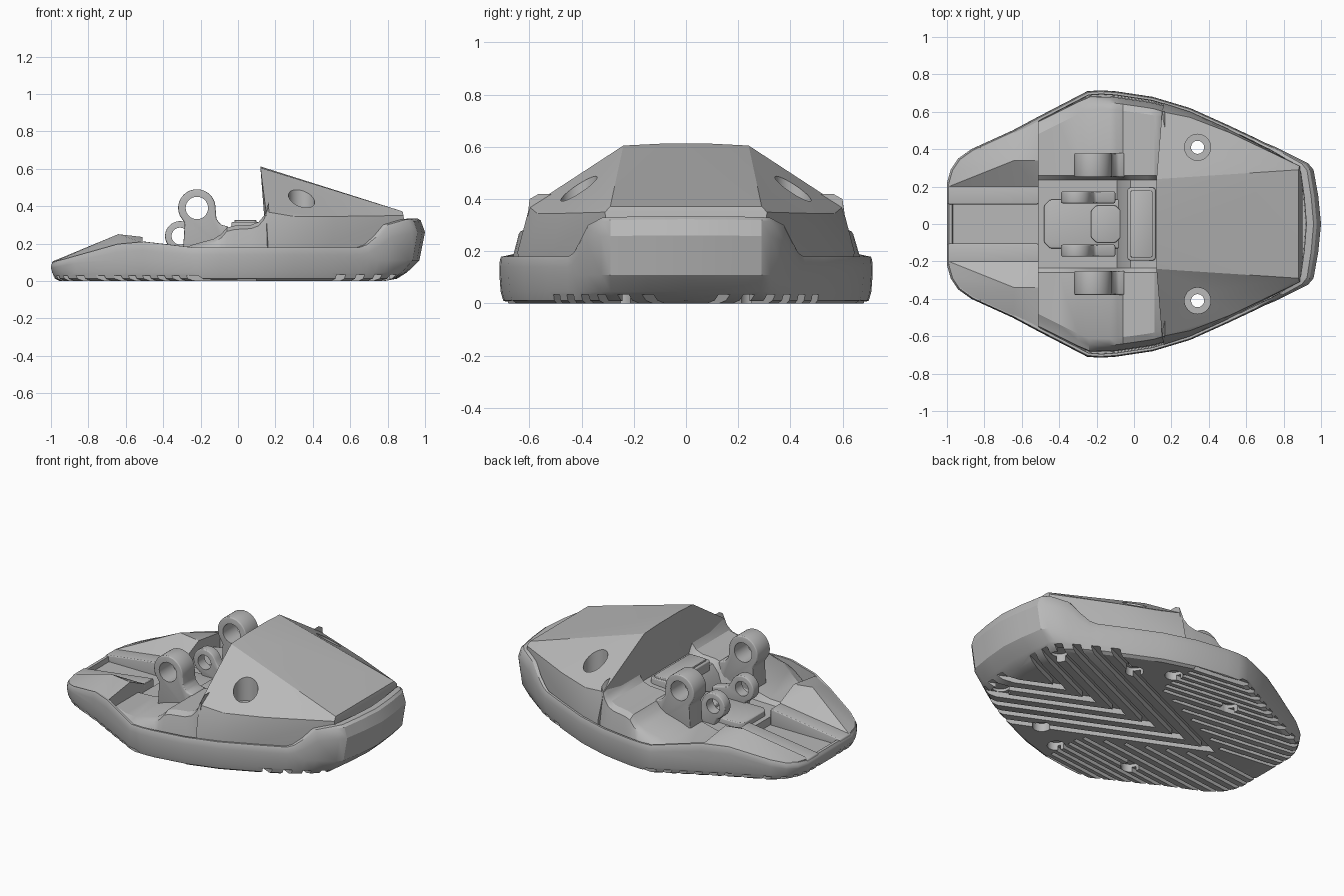
import bpy, bmesh, math

cube = bpy.data.objects.get("Cube")
if cube:
    bpy.data.objects.remove(cube, do_unlink=True)

grey = bpy.data.materials.new("plain grey")
grey.use_nodes = True
grey.diffuse_color = (0.48, 0.48, 0.48, 1)
grey.node_tree.nodes["Principled BSDF"].inputs["Base Color"].default_value = (0.48, 0.48, 0.48, 1)


def finish(name, bm):
    bmesh.ops.recalc_face_normals(bm, faces=bm.faces)
    me = bpy.data.meshes.new(name)
    bm.to_mesh(me)
    bm.free()
    me.materials.append(grey)
    ob = bpy.data.objects.new(name, me)
    bpy.context.collection.objects.link(ob)
    return ob


def solid(name, lofts):
    """Each loft is a list of closed rings, joined by quads and capped."""
    bm = bmesh.new()
    for rings in lofts:
        vs = [[bm.verts.new(p) for p in ring] for ring in rings]
        n = len(vs[0])
        for a, b in zip(vs, vs[1:]):
            for i in range(n):
                j = (i + 1) % n
                bm.faces.new((a[i], a[j], b[j], b[i]))
        bm.faces.new(vs[0][::-1])
        bm.faces.new(vs[-1])
    return finish(name, bm)


def hull(name, pts):
    bm = bmesh.new()
    for p in pts:
        bm.verts.new(p)
    out = bmesh.ops.convex_hull(bm, input=bm.verts)
    bmesh.ops.delete(bm, geom=list({v for v in out["geom_interior"] if isinstance(v, bmesh.types.BMVert)}), context="VERTS")
    return finish(name, bm)


def prism_z(pts, z0, z1):
    return [[(x, y, z) for x, y in pts] for z in (z0, z1)]


def prism_y(pts, y0, y1):
    return [[(x, y, z) for x, z in pts] for y in (y0, y1)]


def disc(cx, cy, r, a0=0, a1=360, n=32):
    full = a1 - a0 == 360
    angles = [math.radians(a0 + (a1 - a0) * i / (n if full else n - 1)) for i in range(n)]
    return [(cx + r * math.cos(a), cy + r * math.sin(a)) for a in angles]


def bake(ob, bevel=0, cutters=()):
    """Apply a bevel and cutters, then smooth shade with sharp edges."""
    if bevel:
        m = ob.modifiers.new("bevel", "BEVEL")
        m.width, m.segments, m.limit_method = bevel, 3, "ANGLE"
        m.angle_limit = math.radians(35)
    for c in cutters:
        m = ob.modifiers.new("cut", "BOOLEAN")
        m.operation, m.solver, m.object = "DIFFERENCE", "EXACT", c
    deps = bpy.context.evaluated_depsgraph_get()
    me = bpy.data.meshes.new_from_object(ob.evaluated_get(deps))
    ob.modifiers.clear()
    ob.data = me
    me.polygons.foreach_set("use_smooth", [True] * len(me.polygons))
    me.set_sharp_from_angle(angle=math.radians(28))
    return ob


def lerp(table, x):
    for (x0, v0), (x1, v1) in zip(table, table[1:]):
        if x <= x1:
            return v0 + (v1 - v0) * max(0, (x - x0) / (x1 - x0))
    return table[-1][1]


# Footprint, toe at -x and heel at +x
EDGE = [(-1, 0), (-1, .22), (-.98, .29), (-.94, .35), (-.87, .4), (-.65, .5), (-.51, .575),
        (-.25, .71), (-.18, .715), (-.1, .71), (.1, .68), (.3, .62), (.5, .53), (.66, .455),
        (.7, .435), (.76, .41), (.82, .38), (.93, .325), (.96, .29), (.985, .15), (1, 0)]
LOOP = EDGE + [(x, -y) for x, y in EDGE[-2:0:-1]]
RIM = [(-1, .1), (-.64, .2), (-.51, .21), (-.25, .18), (.68, .18), (.74, .22), (.84, .32), (1, .335)]


def sole_ring(scale, heel, height):
    ring = []
    for x, y in LOOP:
        back = max(0, (x - .6) / .4) ** 1.5
        ring.append((x * scale - heel * back, y * scale, height(x)))
    return ring


# Cutters: tread grooves, bolt holes
chevrons = []
for i in range(6):
    x0, d, s, xe = -.6 + .22 * i, .1, .45, 1.1
    arm = [(x0, 0), (xe, s * (xe - x0)), (xe, s * (xe - x0 - d)), (x0 + d, 0)]
    arm += [(xe, -s * (xe - x0 - d)), (xe, -s * (xe - x0))]
    chevrons.append(prism_z(arm, -.05, .035))
chevron_cut = solid("chevron_cutter", chevrons)
fine = []
for side in (1, -1):
    for i in range(13):
        y = .04 + .05 * i
        xs = min(.1, -.68 + y / .45)
        ye = y + .12 * (xs + 1.1)
        fine.append(prism_z([(xs, side * y), (xs, side * (y + .025)), (-1.1, side * (ye + .025)),
                             (-1.1, side * ye)], -.05, .03))
fine_cut = solid("fine_tread_cutter", fine)
sockets, shafts, bores = [], [], []
for side in (1, -1):
    for x, y in ((.77, .26), (.34, .41), (.14, .52), (-.34, .44)):
        sockets.append(prism_z(disc(x, side * y, .052), -.1, .052))
    shafts.append(prism_z(disc(.34, side * .41, .035), -.2, 1))
    bores.append(prism_z(disc(.34, side * .41, .07), .34, 1))
socket_cut = solid("socket_cutter", sockets)
shaft_cut = solid("shaft_cutter", shafts)
bore_cut = solid("bore_cutter", bores)
cutters = [chevron_cut, fine_cut, socket_cut, shaft_cut, bore_cut]

# Sole with raised rim and heel cup
sole = solid("sole", [[
    sole_ring(.955, .17, lambda x: 0),
    sole_ring(.98, .13, lambda x: .012),
    sole_ring(.993, .09, lambda x: .045),
    sole_ring(1, .03, lambda x: min(.11, lerp(RIM, x) * .7)),
    sole_ring(1, 0, lambda x: lerp(RIM, x) * .78),
    sole_ring(.997, .02, lambda x: lerp(RIM, x) - .012),
    sole_ring(.99, .03, lambda x: lerp(RIM, x)),
    sole_ring(.972, .05, lambda x: lerp(RIM, x)),
    sole_ring(.968, .05, lambda x: .07)]])
bake(sole, 0, [chevron_cut, fine_cut, socket_cut, shaft_cut])

# Toe wedges either side of the middle channel
for side, label in ((1, "left"), (-1, "right")):
    top = [(-.99, .2, .105), (-.97, .28, .108), (-.93, .34, .115), (-.86, .39, .135),
           (-.645, .49, .195), (-.51, .555, .205), (-.64, .34, .25), (-.51, .34, .235), (-.51, .2, .17)]
    pts = [(x, side * y, z) for x, y, z in top]
    bake(hull(label + "_toe_wedge", pts + [(x, y, .04) for x, y, z in pts]))
    shelf = [(-.995, .04), (-.995, .105), (-.51, .17), (-.51, .04)]
    bake(solid(label + "_toe_shelf", [prism_y(shelf, side * .105, side * .22)]), .008)

# Instep: wings stepping up to the heel, with a sunken middle
WING = [(-.51, .14), (-.4, .145), (-.3, .17), (-.24, .195), (-.13, .225), (-.09, .25), (-.06, .285),
        (-.02, .295), (.07, .3), (.11, .315), (.14, .35), (.165, .42)]
MIDDLE = [(-.51, .12), (-.08, .13), (-.05, .27), (.1, .28), (.165, .3)]
sections = []
for x, z in WING:
    w, c = lerp(EDGE, x) * .96, lerp(MIDDLE, x)
    half = [(w, .05), (w - .005, min(z, .18) - .03), (w - .035, z - .02), (w - .07, z), (.26, z), (.235, min(c, z - .01))]
    sections.append([(x, y, h) for y, h in half] + [(x, -y, h) for y, h in half[::-1]])
bake(solid("instep", [sections]))

# Faceted heel shell
shell = []
for side in (1, -1):
    for x, y, z in ((.12, .1, .612), (.12, .24, .605), (.88, .29, .372), (.885, .31, .35), (.15, .6, .37),
                    (.16, .645, .2), (.3, .6, .2), (.3, .57, .345), (.52, .485, .345), (.5, .51, .2),
                    (.9, .3, .2), (.16, .64, .08), (.3, .59, .08), (.9, .29, .08)):
        shell.append((x, side * y, z))
bake(hull("heel_shell", shell), 0, [bore_cut, shaft_cut])

# Hinge lugs
for side, label in ((1, "left"), (-1, "right")):
    tall = disc(-.22, .39, .1, 0, 205, 28) + [(-.285, .31), (-.295, .14), (-.05, .14), (-.05, .29), (-.09, .3), (-.115, .33)]
    low = disc(-.31, .24, .08, 20, 250, 24) + [(-.3, .09), (-.1, .09), (-.1, .2), (-.21, .225)]
    for part, shape, (cx, cz, r), y0, y1 in (("ankle_lug", tall, (-.22, .39, .06), .25, .38),
                                             ("inner_lug", low, (-.31, .24, .045), .11, .175)):
        pin = solid("pin_cutter", [prism_y(disc(cx, cz, r), side * (y0 - .1), side * (y1 + .1))])
        bake(solid(label + "_" + part, [prism_y(shape, side * y0, side * y1)]), .01, [pin])
        cutters.append(pin)


def box(name, x0, x1, w, z0, z1, corner, bevel):
    c = corner
    half = [(x0, w - c), (x0 + c, w), (x1 - c, w), (x1, w - c)]
    return bake(solid(name, [prism_z(half + [(x, -y) for x, y in half[::-1]], z0, z1)]), bevel)


# Middle tray and catch plate
box("linkage_tray", -.48, -.05, .13, .08, .155, .03, .008)
box("linkage_pad", -.23, -.07, .1, .1, .175, .03, .006)
box("catch_plate", -.035, .115, .195, .2, .315, .01, .008)
box("catch_plate_panel", -.02, .1, .18, .25, .325, .01, .004)

for c in cutters:
    bpy.data.objects.remove(c, do_unlink=True)
